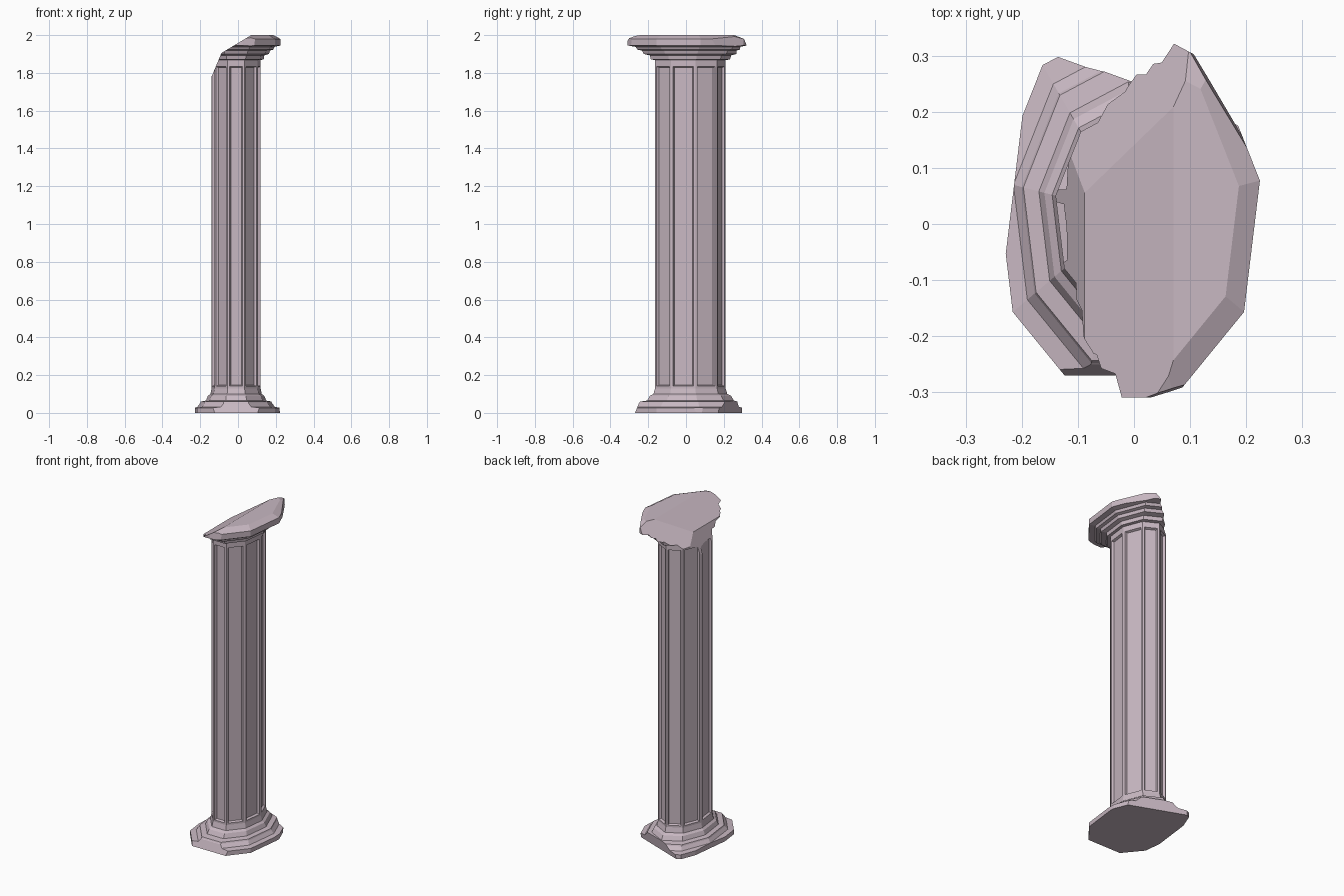
import bpy, bmesh, math
from mathutils import Vector

if "Cube" in bpy.data.objects:
    bpy.data.objects.remove(bpy.data.objects["Cube"])

SIDES = 9
CX, CY, STRETCH = -0.01, 0.017, 1.46   # oval nine-sided plan

# (height, x radius) from plinth to abacus
PROFILE = [(0, .238), (.027, .238), (.032, .208), (.052, .193), (.06, .19),
           (.065, .162), (.09, .152), (.1, .138), (.13, .132),
           (1.845, .132), (1.868, .132), (1.871, .148), (1.893, .152),
           (1.9, .176), (1.918, .182), (1.923, .2), (1.938, .207),
           (1.945, .238), (1.98, .238), (2.0, .2)]

bm = bmesh.new()


def ring(z, r):
    angles = [math.pi / 2 + 2 * math.pi * i / SIDES for i in range(SIDES)]
    return [bm.verts.new((CX + r * math.cos(a), CY + r * STRETCH * math.sin(a), z))
            for a in angles]


def chip(point, normal, low=False):
    """Break away everything on the normal side of a plane and cap the break."""
    faces = [f for f in bm.faces if not low or f.calc_center_median().z < 0.15]
    geom = list({e for f in faces for e in f.edges}) + \
        list({v for f in faces for v in f.verts}) + faces
    bmesh.ops.bisect_plane(bm, geom=geom, plane_co=Vector(point),
                           plane_no=Vector(normal).normalized(),
                           dist=1e-6, clear_outer=True)
    edges = [e for e in bm.edges if e.is_boundary]
    if edges:
        bmesh.ops.holes_fill(bm, edges=edges, sides=0)


# Stepped column body
rings = [ring(z, r) for z, r in PROFILE]
bm.faces.new(rings[0][::-1])
bm.faces.new(rings[-1])
shaft_faces = []
for (z, r), lower, upper in zip(PROFILE, rings, rings[1:]):
    for i in range(SIDES):
        j = (i + 1) % SIDES
        f = bm.faces.new((lower[i], lower[j], upper[j], upper[i]))
        if z == .13:
            shaft_faces.append(f)

# Recessed flutes, one on each shaft face
bm.normal_update()
bmesh.ops.inset_individual(bm, faces=shaft_faces, thickness=.016, depth=0)
bmesh.ops.inset_individual(bm, faces=shaft_faces, thickness=.008, depth=-.013)

# Broken capital
chip((.07, 0, 2.0), (-.6, 0, 1))
chip((-.14, 0, 1.78), (-.12, 0, .05))
chip((-.1, .06, 1.89), (-.013, .006, .012))
chip((.21, .125, 1.96), (.86, .51, .1))
chip((.07, -.295, 1.96), (.3, -.95, .1))

# Chipped plinth
chip((-.145, .297, 0), (.35, .92, -.15), low=True)
chip((-.227, -.04, 0), (-.993, .12, 0), low=True)
chip((.222, 0, 0), (1, 0, .1), low=True)
chip((0, -.27, 0), (0, -1, .4), low=True)

bmesh.ops.recalc_face_normals(bm, faces=bm.faces[:])
mesh = bpy.data.meshes.new("broken_column")
bm.to_mesh(mesh)
bm.free()
column = bpy.data.objects.new("broken_column", mesh)
bpy.context.collection.objects.link(column)

# Pale mauve stone
stone = bpy.data.materials.new("stone")
stone.diffuse_color = (.58, .48, .54, 1)
stone.use_nodes = True
stone.node_tree.nodes["Principled BSDF"].inputs["Base Color"].default_value = stone.diffuse_color
mesh.materials.append(stone)
